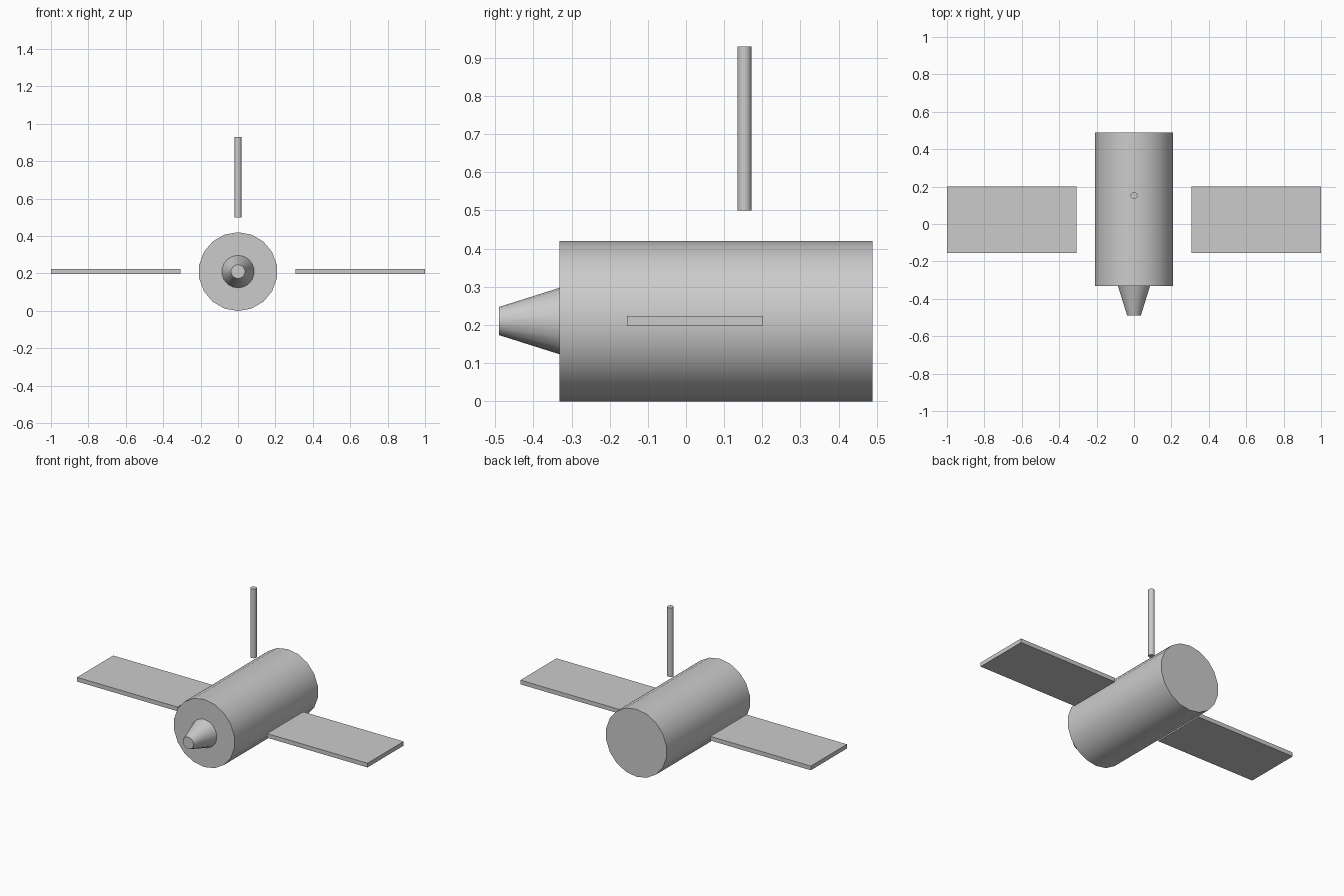
import bpy
import math

if "Cube" in bpy.data.objects:
    bpy.data.objects.remove(bpy.data.objects["Cube"])

AXIS_Z = 0.21  # height of the body's axis


def smooth(obj, name):
    obj.name = name
    bpy.ops.object.shade_smooth_by_angle(angle=math.radians(35))
    return obj


# Main body: 18-sided barrel lying along y
bpy.ops.mesh.primitive_cylinder_add(vertices=18, radius=0.2105, depth=0.821,
                                    location=(0, 0.0785, AXIS_Z),
                                    rotation=(math.pi / 2, 0, 0))
smooth(bpy.context.object, "body")

# Tapered nozzle at the front
bpy.ops.mesh.primitive_cone_add(vertices=18, radius1=0.087, radius2=0.037, depth=0.158,
                                location=(0, -0.411, AXIS_Z),
                                rotation=(math.pi / 2, 0, 0))
smooth(bpy.context.object, "nozzle")

# Antenna rod floating above the body
bpy.ops.mesh.primitive_cylinder_add(vertices=18, radius=0.0185, depth=0.43,
                                    location=(0, 0.153, 0.715))
smooth(bpy.context.object, "antenna")

# Flat side panels, one per side
for side, label in ((-1, "left"), (1, "right")):
    bpy.ops.mesh.primitive_cube_add(size=1, location=(side * 0.654, 0.023, AXIS_Z))
    panel = bpy.context.object
    panel.name = label + "_panel"
    panel.scale = (0.692, 0.355, 0.026)
